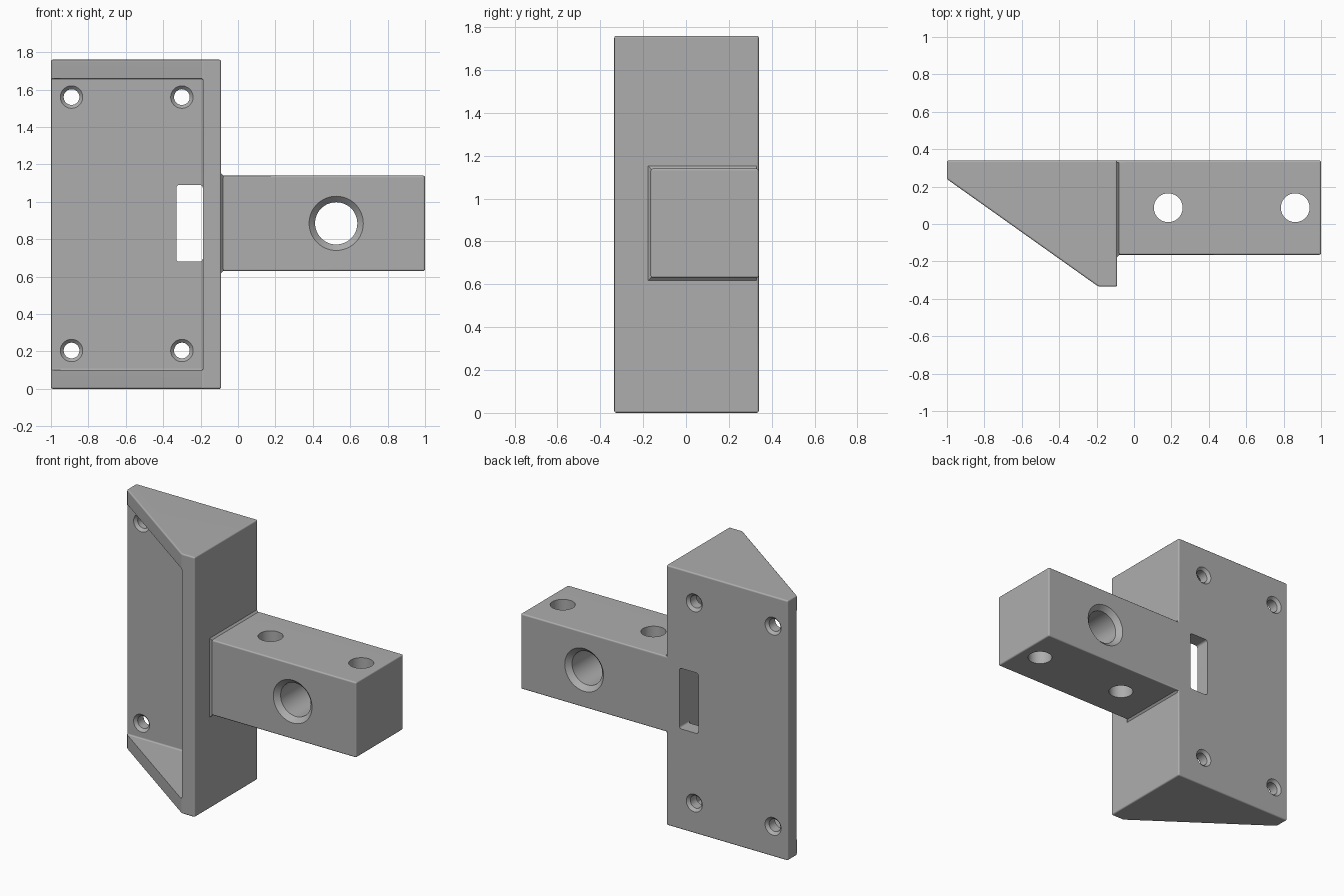
import bpy, bmesh, math
from mathutils import Matrix

if "Cube" in bpy.data.objects:
    bpy.data.objects.remove(bpy.data.objects["Cube"])

grey = bpy.data.materials.new("plain grey")
grey.diffuse_color = (0.42, 0.42, 0.42, 1)
grey.use_nodes = True
grey.node_tree.nodes["Principled BSDF"].inputs["Base Color"].default_value = grey.diffuse_color


def finish(name, bm, bevel=0.0, edge_test=lambda e: True):
    """Round the chosen edges of a solid and turn it into an object."""
    bmesh.ops.recalc_face_normals(bm, faces=bm.faces)
    if bevel:
        bmesh.ops.bevel(bm, geom=[e for e in bm.edges if edge_test(e)],
                        offset=bevel, segments=3, profile=0.5, affect='EDGES')
    me = bpy.data.meshes.new(name)
    bm.to_mesh(me)
    bm.free()
    me.materials.append(grey)
    ob = bpy.data.objects.new(name, me)
    bpy.context.collection.objects.link(ob)
    return ob


def prism(name, pts, z0, z1, bevel=0.0, edge_test=lambda e: True):
    bm = bmesh.new()
    base = bm.faces.new([bm.verts.new((x, y, z0)) for x, y in pts])
    top = bmesh.ops.extrude_face_region(bm, geom=[base])["geom"]
    bmesh.ops.translate(bm, vec=(0, 0, z1 - z0),
                        verts=[v for v in top if isinstance(v, bmesh.types.BMVert)])
    return finish(name, bm, bevel, edge_test)


def box(name, x0, x1, y0, y1, z0, z1, bevel=0.0, edge_test=lambda e: True):
    return prism(name, [(x0, y0), (x1, y0), (x1, y1), (x0, y1)], z0, z1, bevel, edge_test)


def drill(name, profile, matrix, sides=48):
    """Solid of revolution from (radius, height) points, used as a drill."""
    bm = bmesh.new()
    rings = [[bm.verts.new((r * math.cos(a), r * math.sin(a), h))
              for a in (2 * math.pi * i / sides for i in range(sides))]
             for r, h in profile]
    for a, b in zip(rings, rings[1:]):
        for i in range(sides):
            j = (i + 1) % sides
            bm.faces.new((a[i], a[j], b[j], b[i]))
    bm.faces.new(rings[0])
    bm.faces.new(rings[-1])
    bm.transform(matrix)
    return finish(name, bm)


def countersunk(name, x, z, y0, y1, r, r_out, depth):
    """Drill along y, widened at both mouths."""
    h = (y1 - y0) / 2
    flare = r_out + (r_out - r)
    profile = [(flare, -h - depth), (r, -h + depth), (r, h - depth), (flare, h + depth)]
    m = Matrix.Translation((x, (y0 + y1) / 2, z)) @ Matrix.Rotation(math.pi / 2, 4, 'X')
    return drill(name, profile, m)


def combine(target, other, operation):
    mod = target.modifiers.new(other.name, 'BOOLEAN')
    mod.operation, mod.object, mod.solver = operation, other, 'EXACT'
    bpy.context.view_layer.objects.active = target
    bpy.ops.object.modifier_apply(modifier=mod.name)
    bpy.data.objects.remove(other)


# wedge-shaped body
bracket = prism("bracket", [(-1, 0.34), (-1, 0.24), (-0.19, -0.335), (-0.09, -0.335), (-0.09, 0.34)],
                0, 1.76, 0.01)

# arm with a small flare where it meets the body
combine(bracket, box("arm", -0.15, 1, -0.165, 0.34, 0.63, 1.14, 0.01), 'UNION')
bm = bmesh.new()
ring = [[bm.verts.new((x, y, z)) for y, z in
         ((-0.165 - d, 0.63 - d), (0.33, 0.63 - d), (0.33, 1.14 + d), (-0.165 - d, 1.14 + d))]
        for x, d in ((-0.12, 0.012), (-0.09, 0.012), (-0.078, -0.001))]
for a, b in zip(ring, ring[1:]):
    for i in range(4):
        bm.faces.new((a[i], a[i - 1], b[i - 1], b[i]))
bm.faces.new(ring[0])
bm.faces.new(ring[-1])
combine(bracket, finish("arm_fillet", bm), 'UNION')

# open pocket with rounded inner corners, and the slot through its floor
combine(bracket, box("pocket", -1.3, -0.187, -0.7, 0.24, 0.1, 1.66, 0.01), 'DIFFERENCE')
combine(bracket, box("slot", -0.33, -0.188, 0.2, 0.5, 0.68, 1.09, 0.015,
                     lambda e: abs(e.verts[0].co.y - e.verts[1].co.y) > 0.1), 'DIFFERENCE')

# screw holes in the back plate
for x in (-0.89, -0.30):
    for z in (0.205, 1.56):
        combine(bracket, countersunk("screw_hole", x, z, 0.24, 0.34, 0.042, 0.06, 0.018), 'DIFFERENCE')

# large cross hole and two vertical holes in the arm
combine(bracket, countersunk("cross_hole", 0.525, 0.885, -0.165, 0.34, 0.113, 0.145, 0.032), 'DIFFERENCE')
for x in (0.183, 0.862):
    m = Matrix.Translation((x, 0.087, 0.885))
    combine(bracket, drill("vertical_hole", [(0.077, -0.4), (0.077, 0.4)], m), 'DIFFERENCE')

# smooth rounded edges, keep large faces flat
bpy.ops.object.select_all(action='DESELECT')
bracket.select_set(True)
bpy.context.view_layer.objects.active = bracket
bpy.ops.object.shade_smooth_by_angle(angle=math.radians(32))
weighted = bracket.modifiers.new("flat_face_normals", 'WEIGHTED_NORMAL')
weighted.keep_sharp = True
